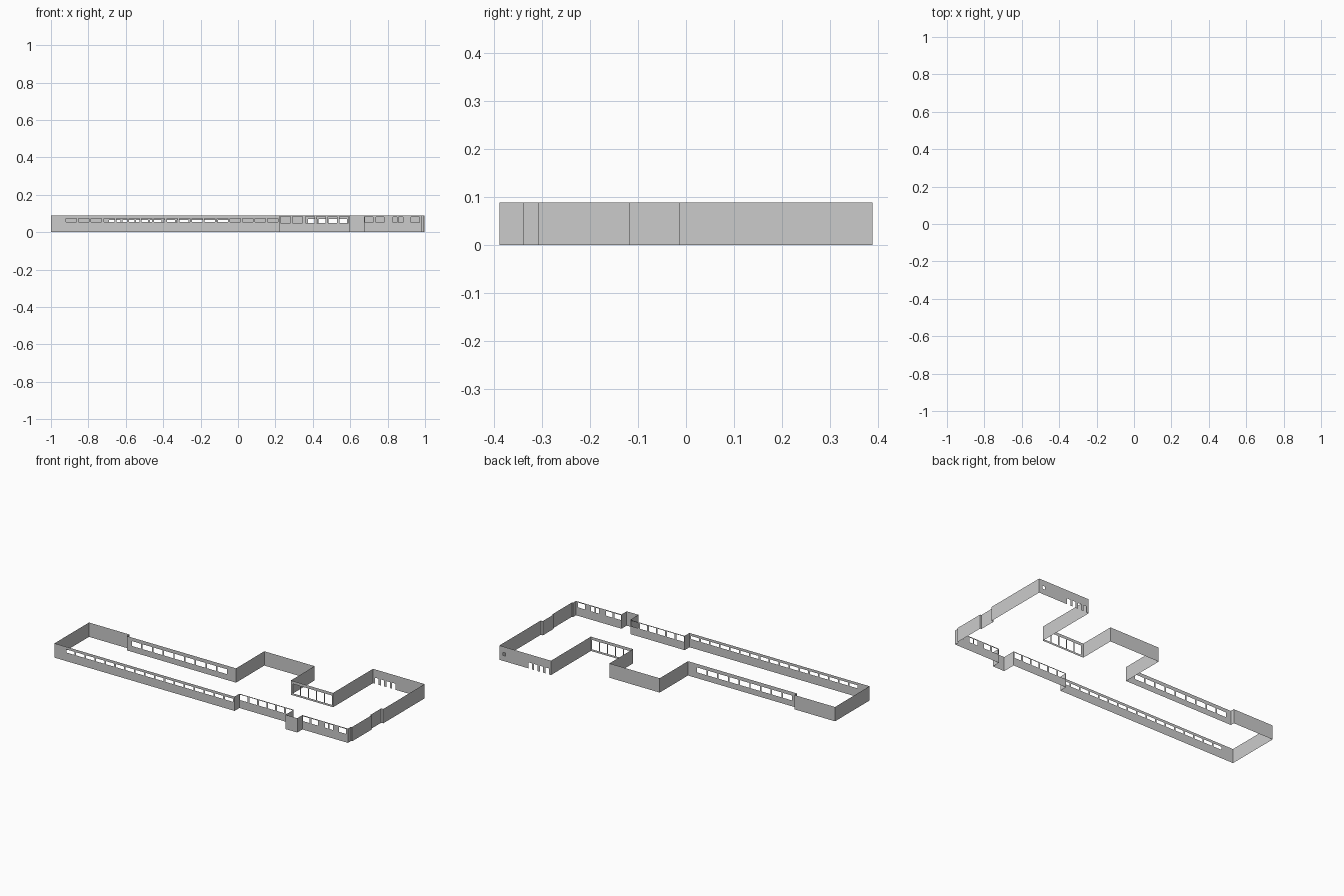
import bpy

if "Cube" in bpy.data.objects:
    bpy.data.objects.remove(bpy.data.objects["Cube"])

H = 0.088  # wall height


def wall(name, points, holes=(), z0=0.05, z1=0.08):
    """Thin upright wall along a polyline; holes are (x_min, x_max[, z_min, z_max])."""
    holes = [h if len(h) == 4 else (h[0], h[1], z0, z1) for h in holes]
    verts, faces = [], []
    zs = sorted({0.0, H} | {z for h in holes for z in h[2:]})
    for (xa, ya), (xb, yb) in zip(points, points[1:]):
        lo, hi = min(xa, xb), max(xa, xb)
        cuts = {0.0, 1.0}
        if hi - lo > 0.02:
            cuts |= {(x - xa) / (xb - xa) for h in holes for x in h[:2] if lo < x < hi}
        cuts = sorted(cuts)
        pos = lambda t, z: (xa + (xb - xa) * t, ya + (yb - ya) * t, z)
        for ta, tb in zip(cuts, cuts[1:]):
            xm = xa + (xb - xa) * (ta + tb) / 2
            for za, zb in zip(zs, zs[1:]):
                zm = (za + zb) / 2
                if any(h[0] < xm < h[1] and h[2] < zm < h[3] for h in holes):
                    continue
                n = len(verts)
                verts += [pos(ta, za), pos(tb, za), pos(tb, zb), pos(ta, zb)]
                faces.append((n, n + 1, n + 2, n + 3))
    mesh = bpy.data.meshes.new(name)
    mesh.from_pydata(verts, [], faces)
    obj = bpy.data.objects.new(name, mesh)
    bpy.context.collection.objects.link(obj)
    # Weld neighbouring panels
    mod = obj.modifiers.new("weld", 'WELD')
    mod.merge_threshold = 0.0001
    return obj


def row(start, end, count, gap):
    """Evenly spaced openings between start and end."""
    pitch = (end - start + gap) / count
    return [(start + i * pitch, start + (i + 1) * pitch - gap) for i in range(count)]


# Front: long wing with narrow windows
wall("front_long_wall", [(-1, -0.355), (0.225, -0.355), (0.225, -0.308)],
     row(-0.92, 0.215, 17, 0.011), 0.053, 0.072)

# Front: middle section with taller windows
wall("front_middle_wall", [(0.225, -0.308), (0.595, -0.308)],
     row(0.228, 0.345, 2, 0.012) + row(0.36, 0.59, 4, 0.012), 0.05, 0.083)

# Entrance bay
wall("entrance_bay", [(0.595, -0.308), (0.595, -0.388), (0.675, -0.388), (0.675, -0.338)])

# Front: right section
wall("front_right_wall", [(0.675, -0.338), (0.985, -0.338)],
     [(0.68, 0.722), (0.737, 0.78), (0.828, 0.85), (0.858, 0.882), (0.925, 0.97)], 0.052, 0.082)

# Right side with shallow recess
wall("right_side_wall", [(0.985, -0.338), (0.985, -0.308), (0.992, -0.308), (0.992, -0.118),
                         (0.984, -0.118), (0.984, -0.014), (0.998, -0.014), (0.998, 0.388)])

# Back of right wing: low doors and one small window
wall("back_right_wall", [(0.998, 0.388), (0.647, 0.388), (0.647, 0.0)],
     row(0.662, 0.80, 4, 0.016) + [(0.957, 0.974, 0.034, 0.052)], 0.0, 0.037)

# Back glazed courtyard wall
wall("courtyard_window_wall", [(0.647, 0.0), (0.36, 0.0)],
     row(0.375, 0.638, 5, 0.008), 0.012, 0.07)

# Back middle projection
wall("back_middle_block", [(0.36, 0.0), (0.36, 0.23), (0.018, 0.23), (0.018, -0.045)])

# Back of long wing with window strip
wall("back_long_wall", [(0.018, -0.045), (-0.725, -0.045)],
     row(-0.69, -0.045, 9, 0.01), 0.036, 0.066)

# Left end
wall("left_end_wall", [(-0.725, -0.045), (-0.725, -0.02), (-1, -0.02), (-1, -0.355)])
